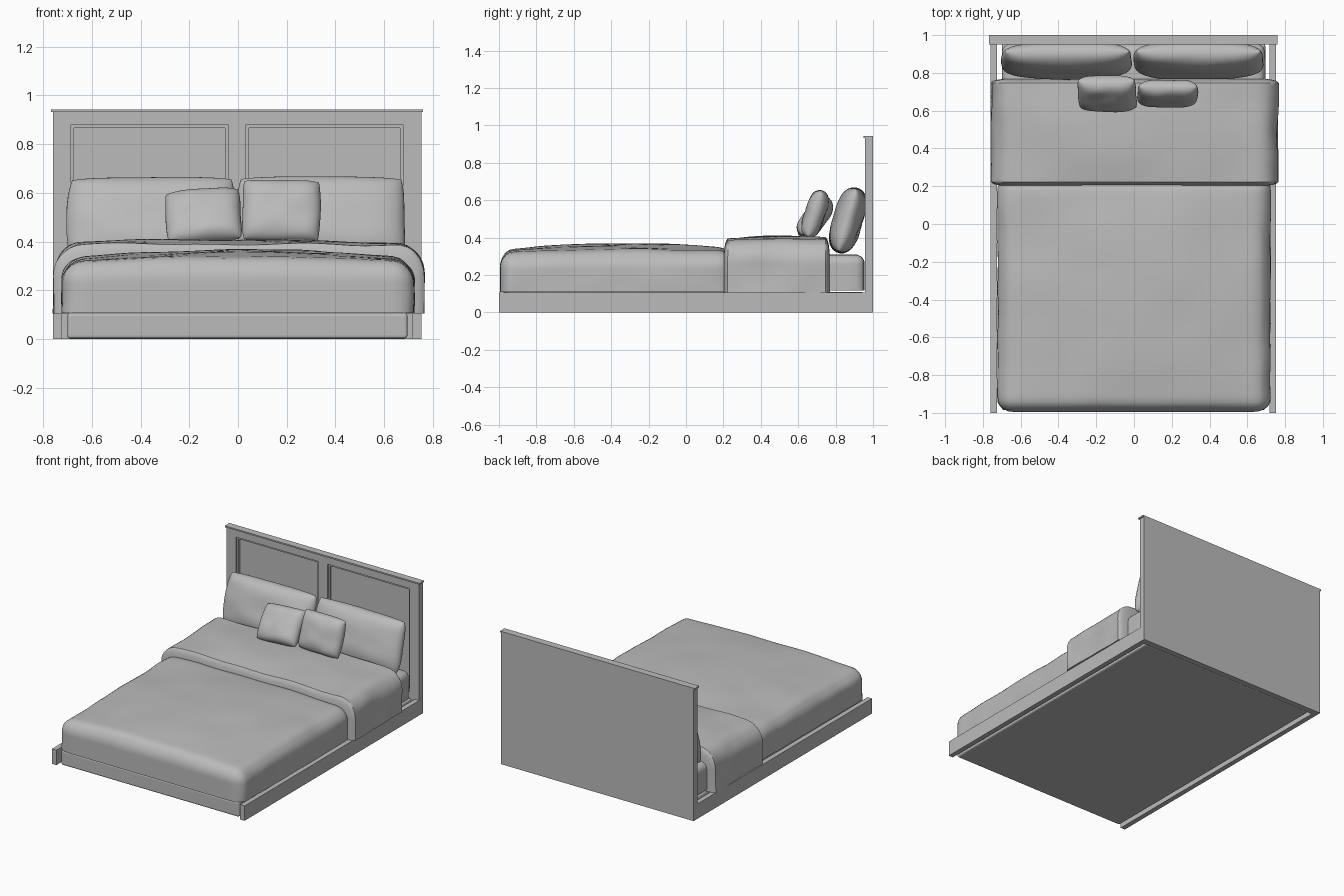
import bpy, bmesh, math
from mathutils import Vector, noise

default = bpy.data.objects.get("Cube")
if default:
    bpy.data.objects.remove(default, do_unlink=True)

grey = bpy.data.materials.new("plain grey")
grey.use_nodes = True
grey.diffuse_color = (0.5, 0.5, 0.5, 1)
grey.node_tree.nodes["Principled BSDF"].inputs["Base Color"].default_value = (0.5, 0.5, 0.5, 1)


def finish(name, bm, smooth=False):
    bmesh.ops.recalc_face_normals(bm, faces=bm.faces)
    mesh = bpy.data.meshes.new(name)
    bm.to_mesh(mesh)
    bm.free()
    mesh.materials.append(grey)
    ob = bpy.data.objects.new(name, mesh)
    bpy.context.collection.objects.link(ob)
    if smooth:
        bpy.ops.object.select_all(action="DESELECT")
        ob.select_set(True)
        bpy.context.view_layer.objects.active = ob
        bpy.ops.object.shade_smooth_by_angle(angle=math.radians(45))
    return ob


def add_box(bm, x, y, z):
    verts = bmesh.ops.create_cube(bm, size=1)["verts"]
    for v in verts:
        v.co = [lo + (c + 0.5) * (hi - lo) for c, (lo, hi) in zip(v.co, (x, y, z))]


def boxes(name, *items):
    bm = bmesh.new()
    for item in items:
        add_box(bm, *item)
    return finish(name, bm)


def ripple(p, scale, amount):
    return noise.noise(p * scale) * amount


# Bedding slab: soft upper edges, a crowned top and a flat hem
def soft_slab(name, x, y, z, radius, crown, wrinkle, cuts=30, back_slope=0):
    bm = bmesh.new()
    bmesh.ops.create_cube(bm, size=2)
    bmesh.ops.subdivide_edges(bm, edges=bm.edges[:], cuts=cuts, use_grid_fill=True)
    mid = Vector([(a + b) / 2 for a, b in (x, y, z)])
    half = Vector([(b - a) / 2 for a, b in (x, y, z)])
    for v in bm.verts:
        unit = Vector([math.sin(c * math.pi / 2) for c in v.co])
        p = Vector([u * h for u, h in zip(unit, half)])
        inner = Vector([max(r - h, min(h - r, c)) for c, h, r in zip(p, half, radius)])
        inner.z = min(p.z, half.z - radius.z)
        e = Vector([(c - i) / r for c, i, r in zip(p, inner, radius)])
        if e.length > 1e-6:
            e *= max(abs(c) for c in e) / e.length
        q = mid + inner + Vector([c * r for c, r in zip(e, radius)])
        lift = (unit.z + 1) / 2
        q.z += lift * (crown * (1 - unit.x ** 2) * (1 - 0.7 * unit.y ** 2) + back_slope * unit.y)
        q.z += lift * ripple(q, 4, wrinkle)
        q.x += unit.x * ripple(q, 6, wrinkle)
        v.co = q
    return finish(name, bm, True)


# Cushion: two bulging sheets meeting at a seam
def pillow(name, centre, size, lean, roll=0, n=26):
    bm = bmesh.new()
    w, t, h = size
    seed = Vector(centre) * 7
    for side in (-1, 1):
        for v in bmesh.ops.create_grid(bm, x_segments=n, y_segments=n, size=1)["verts"]:
            a, b = (math.sin(c * math.pi / 2) for c in v.co.xy)
            bulge = math.sqrt(max(0, (1 - a ** 4) * (1 - b ** 4)))
            dent = ripple(Vector((a, b, side)) * 1.5 + seed, 1, 0.12)
            wave = ripple(Vector((a, b, 0)) + seed, 1.3, 0.02)
            v.co = (w / 2 * a * (1 - 0.05 * b ** 4 + wave),
                    side * t / 2 * bulge * (1 + dent),
                    h / 2 * b * (1 - 0.05 * a ** 4 + wave))
    bmesh.ops.remove_doubles(bm, verts=bm.verts, dist=0.0005)
    ob = finish(name, bm, True)
    ob.location = centre
    ob.rotation_euler = (math.radians(-lean), math.radians(roll), 0)
    return ob


# Headboard: flat back, raised frame, cap and panel mouldings
LEFT, RIGHT = -0.76, 0.752
openings = ((-0.685, -0.04), (0.032, 0.677))
low, high = 0.15, 0.88
frame = (0.957, 0.98)
boxes("headboard_back", ((LEFT, RIGHT), (0.98, 1), (0, 0.932)))
boxes("headboard_frame",
      ((LEFT, openings[0][0]), frame, (0, 0.932)),
      ((openings[0][1], openings[1][0]), frame, (low, high)),
      ((openings[1][1], RIGHT), frame, (0, 0.932)),
      ((openings[0][0], openings[1][1]), frame, (high, 0.932)),
      ((openings[0][0], openings[1][1]), frame, (0, low)))
boxes("headboard_cap", ((LEFT - 0.008, RIGHT + 0.008), (0.949, 1), (0.932, 0.942)))
for name, (a, b) in zip(("right", "left"), openings):
    m, depth = 0.013, (0.967, 0.98)
    boxes(name + "_panel_moulding",
          ((a, a + m), depth, (low, high)), ((b - m, b), depth, (low, high)),
          ((a + m, b - m), depth, (low, low + m)), ((a + m, b - m), depth, (high - m, high)))

# Side rails and box base
boxes("right_rail", ((LEFT, LEFT + 0.035), (-1, 0.957), (0, 0.106)))
boxes("left_rail", ((RIGHT - 0.035, RIGHT), (-1, 0.957), (0, 0.106)))
base = boxes("box_base", ((-0.7, 0.695), (-0.985, 0.955), (0.003, 0.108)))
bevel = base.modifiers.new("soft edges", "BEVEL")
bevel.width, bevel.segments = 0.012, 3

# Mattress and bedding
soft_slab("mattress", (-0.7, 0.695), (-0.95, 0.955), (0.118, 0.31),
          Vector((0.05, 0.05, 0.05)), 0, 0, 20)
soft_slab("duvet", (-0.722, 0.722), (-0.995, 0.25), (0.108, 0.325),
          Vector((0.09, 0.07, 0.09)), 0.043, 0.008, back_slope=0.006)
soft_slab("folded_duvet", (-0.755, 0.763), (0.2, 0.77), (0.105, 0.39),
          Vector((0.11, 0.025, 0.13)), 0.018, 0.01, back_slope=0.005)

# Pillows
pillow("right_pillow", (-0.357, 0.865, 0.49), (0.69, 0.15, 0.36), 16)
pillow("left_pillow", (0.343, 0.865, 0.492), (0.69, 0.15, 0.36), 16)
pillow("right_cushion", (-0.142, 0.69, 0.505), (0.31, 0.12, 0.25), 36, -4)
pillow("left_cushion", (0.178, 0.69, 0.527), (0.32, 0.11, 0.26), 18, 1)
